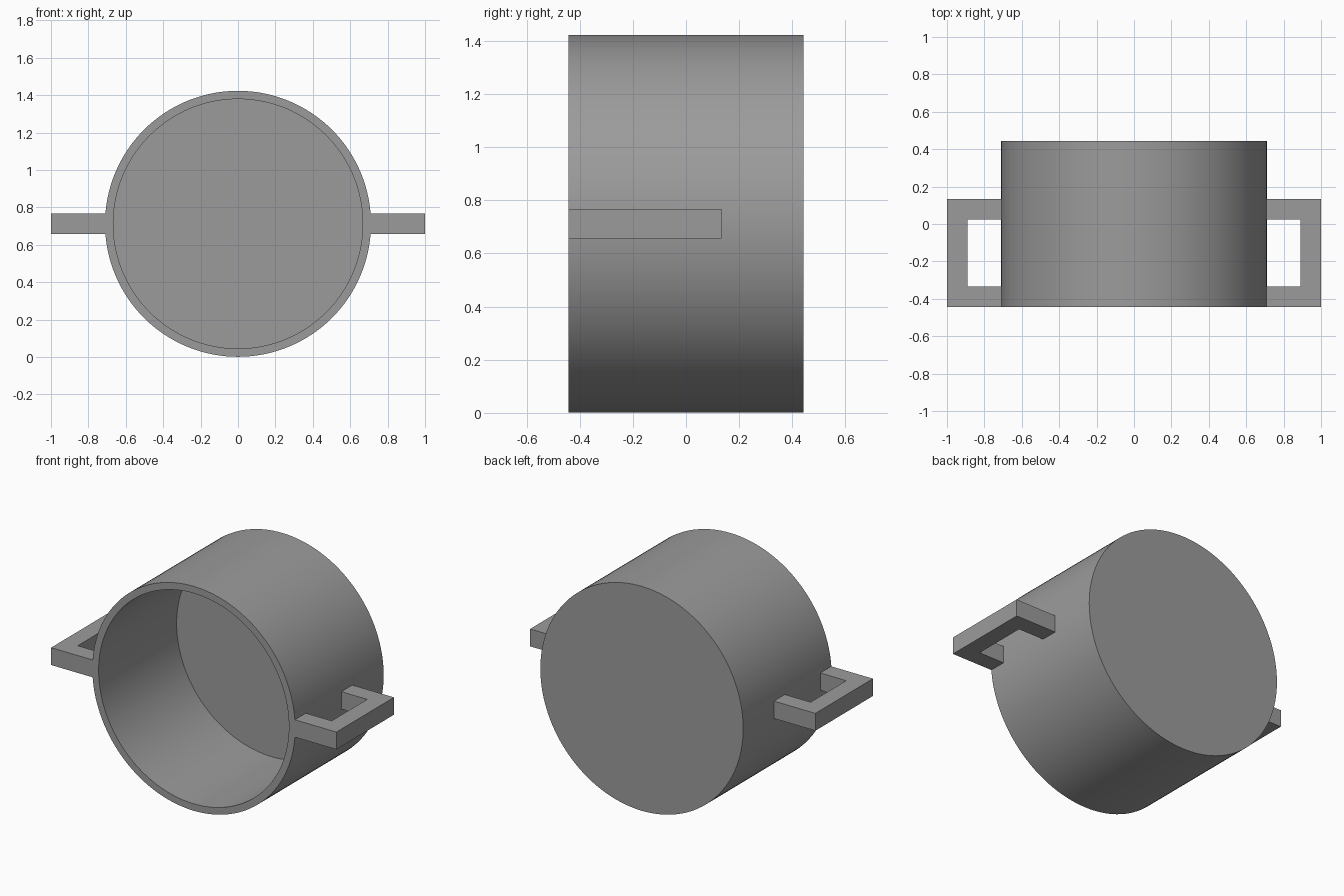
import bpy, bmesh, math

if "Cube" in bpy.data.objects:
    bpy.data.objects.remove(bpy.data.objects["Cube"])

R_OUT, R_IN = 0.711, 0.667      # outer and inner radius
Y0, Y1 = -0.443, 0.443          # open front, closed back
FLOOR_Y = Y1 - 0.105
CZ = 0.712
SEG = 128

grey = bpy.data.materials.new("dark_grey")
grey.diffuse_color = (0.33, 0.33, 0.33, 1)
grey.use_nodes = True
grey.node_tree.nodes["Principled BSDF"].inputs["Base Color"].default_value = grey.diffuse_color


def make_object(name, loops):
    """Join successive closed loops of points with quads and cap both ends."""
    bm = bmesh.new()
    rings = [[bm.verts.new(p) for p in loop] for loop in loops]
    for a, b in zip(rings, rings[1:]):
        for i in range(len(a)):
            j = (i + 1) % len(a)
            bm.faces.new((a[i], a[j], b[j], b[i]))
    bm.faces.new(rings[0])
    bm.faces.new(rings[-1])
    bmesh.ops.recalc_face_normals(bm, faces=bm.faces)
    mesh = bpy.data.meshes.new(name)
    bm.to_mesh(mesh)
    bm.free()
    mesh.materials.append(grey)
    obj = bpy.data.objects.new(name, mesh)
    bpy.context.collection.objects.link(obj)
    return obj


def circle(radius, y):
    angles = [2 * math.pi * i / SEG for i in range(SEG)]
    return [(radius * math.cos(a), y, CZ + radius * math.sin(a)) for a in angles]


# Pot body: open cylinder lying on its side, with a thick floor
pot = make_object("pot_body", [circle(R_OUT, Y1), circle(R_OUT, Y0),
                               circle(R_IN, Y0), circle(R_IN, FLOOR_Y)])
bpy.context.view_layer.objects.active = pot
pot.select_set(True)
bpy.ops.object.shade_smooth_by_angle(angle=math.radians(30))

# Handles: square-section brackets, one on each side
T, X_IN, X_OUT, Y_BACK = 0.11, 0.705, 1.0, 0.133
outline = [(X_IN, Y0), (X_OUT, Y0), (X_OUT, Y_BACK), (X_IN, Y_BACK),
           (X_IN, Y_BACK - T), (X_OUT - T, Y_BACK - T),
           (X_OUT - T, Y0 + T), (X_IN, Y0 + T)]
for name, side in (("handle_right", 1), ("handle_left", -1)):
    make_object(name, [[(side * x, y, CZ + dz) for x, y in outline]
                       for dz in (-T / 2, T / 2)])
